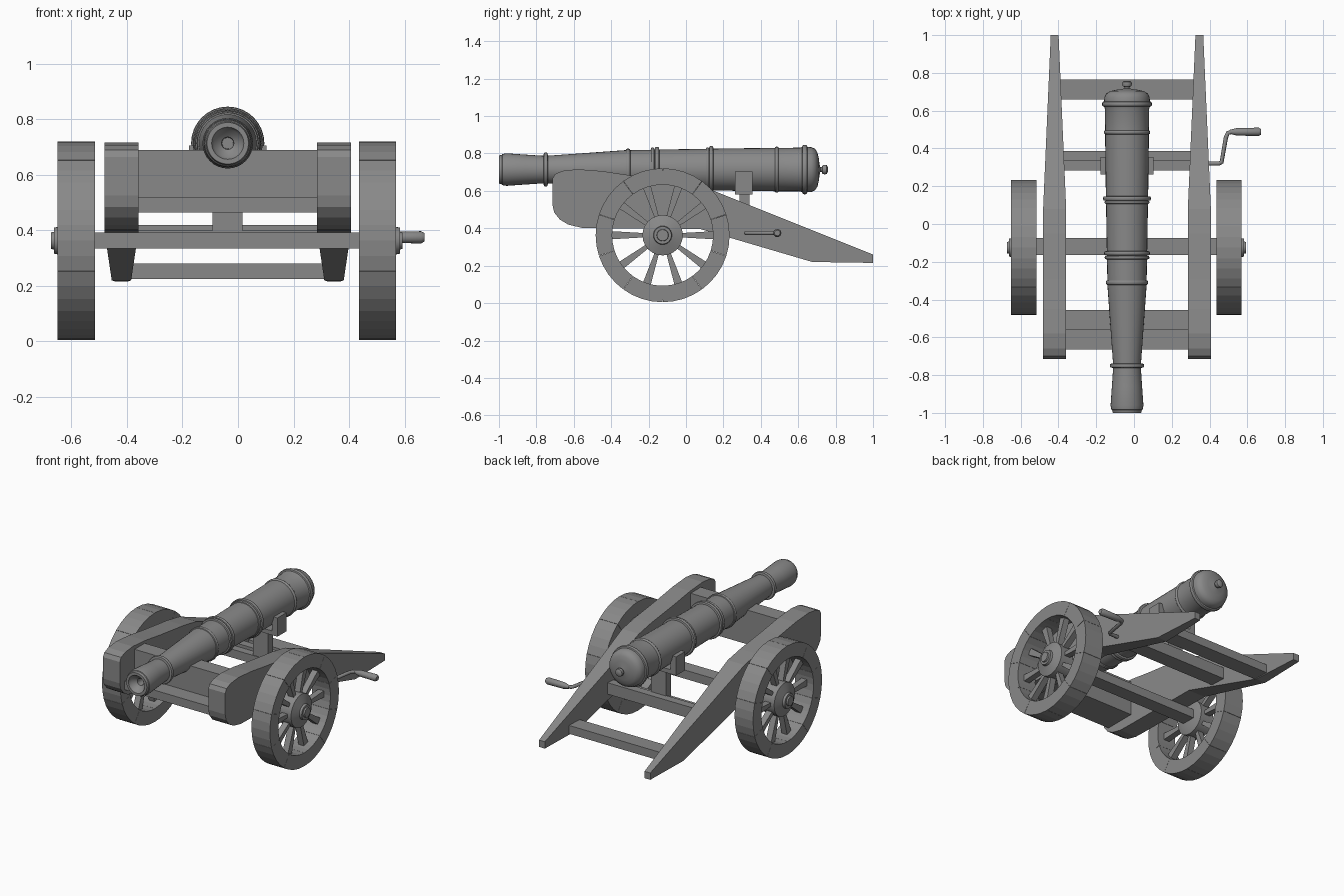
import bpy, bmesh
from math import pi, sin, cos
from mathutils import Matrix, Vector

if "Cube" in bpy.data.objects:
    bpy.data.objects.remove(bpy.data.objects["Cube"])

WX, CX = -0.04, -0.037           # middle of the wheels, middle of the gun
WY, WZ = -0.125, 0.363           # wheel centre

# dark iron grey for the whole gun
iron = bpy.data.materials.new("dark_grey")
iron.diffuse_color = (0.25, 0.25, 0.25, 1)
iron.use_nodes = True
iron.node_tree.nodes["Principled BSDF"].inputs["Base Color"].default_value = iron.diffuse_color


def finish(name, bm, smooth=False):
    bmesh.ops.remove_doubles(bm, verts=bm.verts, dist=1e-5)
    bmesh.ops.recalc_face_normals(bm, faces=bm.faces)
    me = bpy.data.meshes.new(name)
    bm.to_mesh(me)
    bm.free()
    me.materials.append(iron)
    ob = bpy.data.objects.new(name, me)
    bpy.context.collection.objects.link(ob)
    if smooth:
        bpy.ops.object.select_all(action='DESELECT')
        bpy.context.view_layer.objects.active = ob
        ob.select_set(True)
        bpy.ops.object.shade_smooth_by_angle(angle=0.6)
    return ob


def prism(bm, pts, x0, x1):
    """Extrude a (y, z) outline between two x positions."""
    a = [bm.verts.new((x0, y, z)) for y, z in pts]
    b = [bm.verts.new((x1, y, z)) for y, z in pts]
    bm.faces.new(a)
    bm.faces.new(b[::-1])
    n = len(pts)
    for i in range(n):
        j = (i + 1) % n
        bm.faces.new((a[i], a[j], b[j], b[i]))
    return a + b


def bar(name, pts, half, x=CX):
    bm = bmesh.new()
    prism(bm, pts, x - half, x + half)
    return finish(name, bm)


def rect(y0, y1, z0, z1):
    return [(y0, z0), (y0, z1), (y1, z1), (y1, z0)]


def step(y0, y1, y2, z0, z1, z2):
    """Outline with a low ledge at the front and a high part behind."""
    return [(y0, z0), (y0, z1), (y1, z1), (y1, z2), (y2, z2), (y2, z0)]


def revolve(name, profile, axis, centre, steps=32):
    """Spin a (distance along axis, radius) profile about axis through centre."""
    bm = bmesh.new()
    axis, centre = Vector(axis), Vector(centre)
    vs = [bm.verts.new(centre + axis * t + Vector((0, 0, r))) for t, r in profile]
    edges = [bm.edges.new(p) for p in zip(vs, vs[1:])]
    bmesh.ops.spin(bm, geom=vs + edges, cent=centre, axis=axis, angle=2 * pi,
                   steps=steps, use_duplicate=False)
    return finish(name, bm, True)


def ring(y, r, base, w=0.012):
    """Profile points of a rounded moulding."""
    return [(y - w, base), (y - w * 0.8, r - 0.003), (y - w * 0.3, r),
            (y + w * 0.3, r), (y + w * 0.8, r - 0.003), (y + w, base)]


# barrel with bore, mouldings, breech dome and knob
profile = [(-0.80, 0), (-0.80, 0.02), (-0.96, 0.022), (-0.98, 0.05), (-1.0, 0.058),
           (-1.0, 0.075), (-0.985, 0.079), (-0.982, 0.083), (-0.96, 0.087)]
profile += [(-0.86, 0.080), (-0.77, 0.074)] + ring(-0.75, 0.091, 0.074)
profile += ring(-0.31, 0.112, 0.104)
profile += ring(-0.178, 0.118, 0.106, 0.01) + ring(-0.155, 0.121, 0.107)
profile += ring(0.115, 0.119, 0.111, 0.009) + ring(0.135, 0.126, 0.112)
profile += ring(0.485, 0.123, 0.116, 0.01) + [(0.61, 0.117)]
profile += ring(0.635, 0.132, 0.121, 0.014)
profile += [(0.67, 0.12), (0.69, 0.111), (0.703, 0.09), (0.71, 0.06), (0.714, 0.03),
            (0.718, 0.013), (0.726, 0.013), (0.729, 0.022), (0.74, 0.026),
            (0.752, 0.024), (0.758, 0.014), (0.758, 0)]
revolve("barrel", profile, (0, 1, 0), (CX, 0, 0.714))

# carriage cheeks, thinning toward the tail
outline = [(-0.714, 0.525), (-0.714, 0.665), (-0.70, 0.69), (-0.66, 0.707), (-0.58, 0.716),
           (-0.45, 0.706), (-0.29, 0.682), (-0.05, 0.652), (0.08, 0.628), (1.0, 0.26),
           (1.0, 0.215), (0.675, 0.22), (0.08, 0.395), (-0.46, 0.40), (-0.555, 0.402),
           (-0.63, 0.42), (-0.675, 0.447), (-0.705, 0.485)]
for s, side in ((-1, "left"), (1, "right")):
    bm = bmesh.new()
    c = CX + s * 0.383
    for v in prism(bm, outline, c - 0.061, c + 0.061):
        k = max(0, (v.co.y - 0.08) / 0.92)
        v.co.x = c + (v.co.x - c) * (1 - 0.66 * k)
    finish(side + "_cheek", bm)

# cross members and axle
bar("front_transom", step(-0.665, -0.56, -0.455, 0.465, 0.52, 0.69), 0.33)
bar("middle_transom", step(0.283, 0.333, 0.386, 0.345, 0.40, 0.42), 0.34)
bar("rear_transom", rect(0.66, 0.764, 0.225, 0.28), 0.36)
bar("axle", rect(-0.165, -0.073, 0.335, 0.392), 0.5, WX)

# elevating post and saddle under the breech
bar("elevating_post", rect(0.287, 0.34, 0.37, 0.60), 0.054)
bm = bmesh.new()
prism(bm, rect(0.262, 0.355, 0.582, 0.61), CX - 0.10, CX + 0.10)
for s in (-1, 1):
    prism(bm, rect(0.262, 0.355, 0.582, 0.705), CX + s * 0.10, CX + s * 0.14)
finish("saddle", bm)

# wheels
N = 10
for s, side in ((-1, "left"), (1, "right")):
    c = WX + s * 0.543
    # rim made of separate felloes
    bm = bmesh.new()
    for i in range(N):
        a0, a1 = 2 * pi * (i - 0.5) / N + 0.002, 2 * pi * (i + 0.5) / N - 0.002
        ang = [a0 + (a1 - a0) * k / 4 for k in range(5)]
        pts = [(WY + 0.358 * cos(a), WZ + 0.358 * sin(a)) for a in ang]
        pts += [(WY + 0.27 * cos(a), WZ + 0.27 * sin(a)) for a in ang[::-1]]
        prism(bm, pts, c - 0.067, c + 0.067)
    finish(side + "_wheel_rim", bm)
    # spokes, wider at the rim
    bm = bmesh.new()
    for i in range(N):
        vs = prism(bm, [(0.09, -0.011), (0.28, -0.022), (0.28, 0.022), (0.09, 0.011)],
                   -0.02, 0.02)
        m = Matrix.Translation((c, WY, WZ)) @ Matrix.Rotation(2 * pi * i / N, 4, 'X')
        bmesh.ops.transform(bm, matrix=m, verts=vs)
    finish(side + "_wheel_spokes", bm)
    # hub with axle cap
    revolve(side + "_hub",
            [(-0.06, 0), (-0.06, 0.065), (-0.045, 0.108), (0.045, 0.108), (0.06, 0.065),
             (0.065, 0.05), (0.08, 0.047), (0.08, 0.032), (0.09, 0.03), (0.09, 0)],
            (s, 0, 0), (c, WY, WZ), 24)

# crank arm and grip
cu = bpy.data.curves.new("crank_arm", 'CURVE')
cu.dimensions = '3D'
cu.bevel_depth = 0.0115
cu.bevel_resolution = 2
cu.use_fill_caps = True
cu.materials.append(iron)
path = [(0.36, 0.32), (0.45, 0.32), (0.464, 0.328), (0.487, 0.46), (0.497, 0.482), (0.52, 0.488)]
sp = cu.splines.new('POLY')
sp.points.add(len(path) - 1)
for p, (x, y) in zip(sp.points, path):
    p.co = (x, y, 0.375, 1)
arm = bpy.data.objects.new("crank_arm", cu)
bpy.context.collection.objects.link(arm)
bpy.ops.object.select_all(action='DESELECT')
bpy.context.view_layer.objects.active = arm
arm.select_set(True)
bpy.ops.object.convert(target='MESH')
revolve("crank_grip", [(0.505, 0), (0.505, 0.01), (0.545, 0.02), (0.66, 0.022),
                       (0.672, 0.015), (0.672, 0)], (1, 0, 0), (0, 0.488, 0.375), 16)
